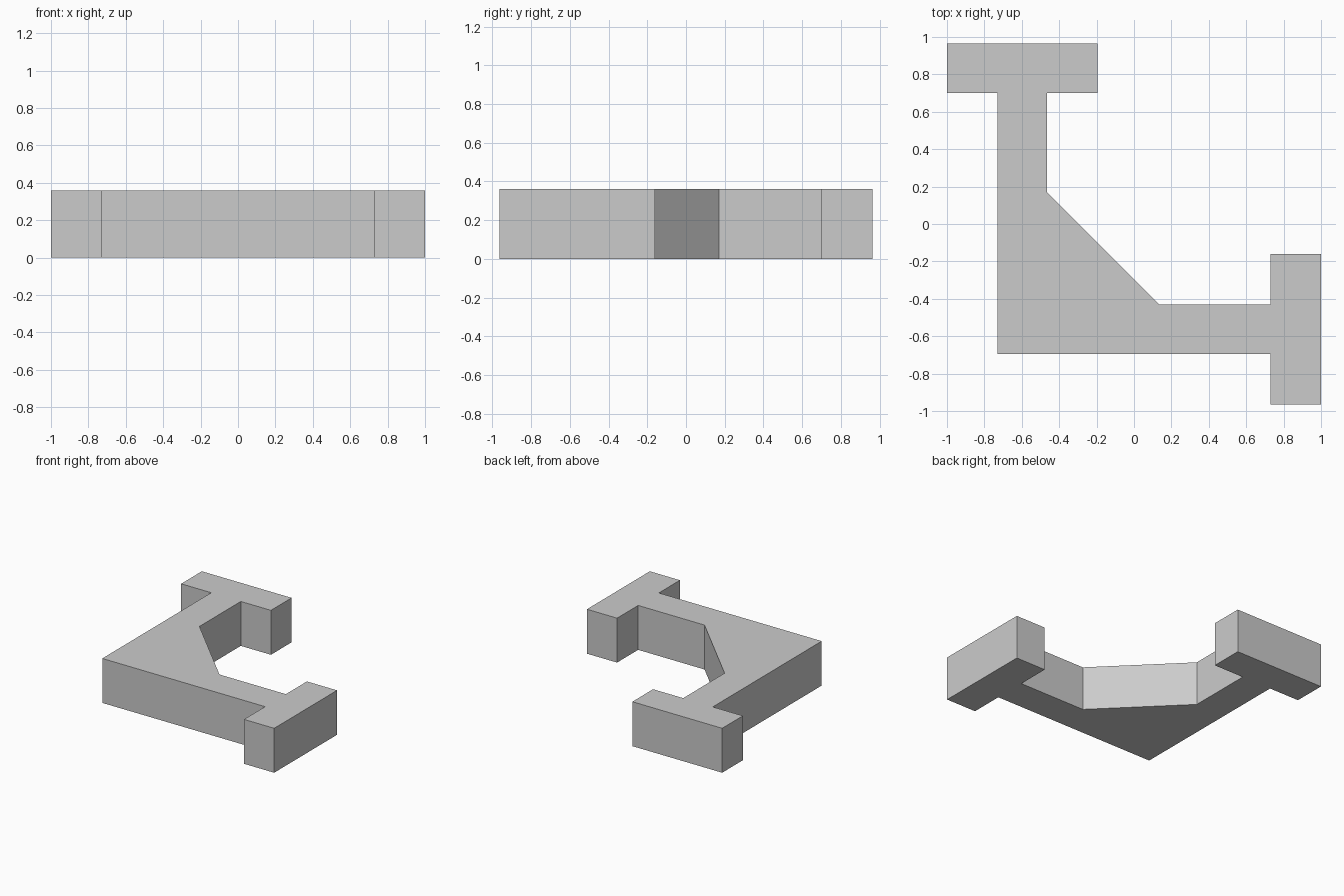
import bpy
import bmesh

if "Cube" in bpy.data.objects:
    bpy.data.objects.remove(bpy.data.objects["Cube"])

HEIGHT = 0.36

# Single flat grey
grey = bpy.data.materials.new("plain grey")
grey.diffuse_color = (0.6, 0.6, 0.6, 1.0)
grey.use_nodes = True
grey.node_tree.nodes["Principled BSDF"].inputs["Base Color"].default_value = grey.diffuse_color

# Outline of the corner bracket: two T-shaped ends joined by a braced corner
outline = [
    (-0.73, -0.695), (0.73, -0.695), (0.73, -0.965), (1.0, -0.965),
    (1.0, -0.16), (0.73, -0.16), (0.73, -0.43), (0.135, -0.43),
    (-0.465, 0.17), (-0.465, 0.70), (-0.195, 0.70), (-0.195, 0.965),
    (-1.0, 0.965), (-1.0, 0.70), (-0.73, 0.70),
]

# Extrude the outline straight up into a solid
bm = bmesh.new()
base = bm.faces.new([bm.verts.new((x, y, 0)) for x, y in outline])
top = bmesh.ops.extrude_face_region(bm, geom=[base], use_keep_orig=True)
bmesh.ops.translate(bm, vec=(0, 0, HEIGHT),
                    verts=[g for g in top["geom"] if isinstance(g, bmesh.types.BMVert)])
bmesh.ops.recalc_face_normals(bm, faces=bm.faces)

mesh = bpy.data.meshes.new("corner_bracket")
bm.to_mesh(mesh)
bm.free()
mesh.materials.append(grey)
bracket = bpy.data.objects.new("corner_bracket", mesh)
bpy.context.collection.objects.link(bracket)
